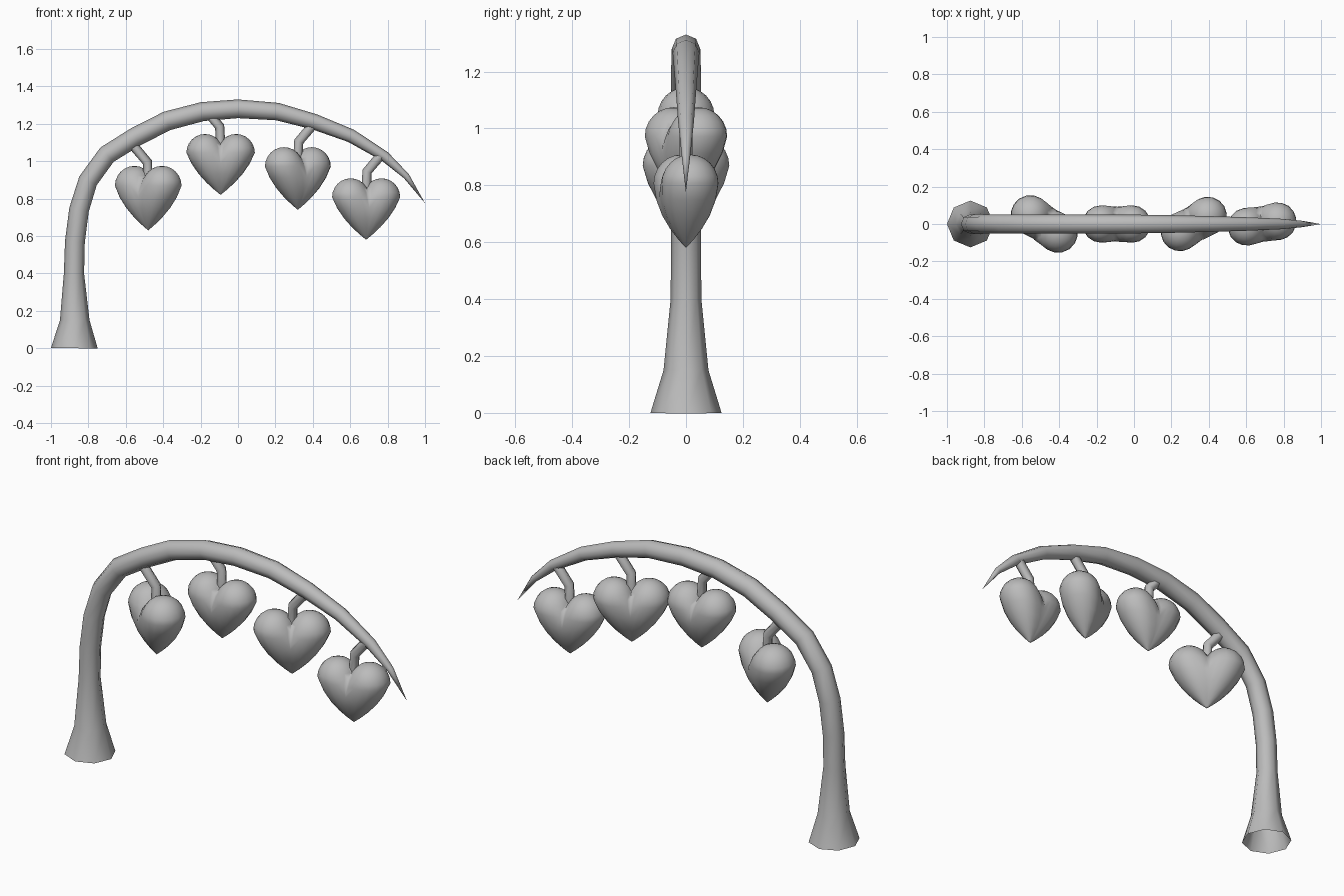
import bpy, bmesh, math
from mathutils import Vector, Matrix

if "Cube" in bpy.data.objects:
    bpy.data.objects.remove(bpy.data.objects["Cube"], do_unlink=True)

grey = bpy.data.materials.new("plain grey")
grey.use_nodes = True
grey.diffuse_color = (0.5, 0.5, 0.5, 1)
grey.node_tree.nodes["Principled BSDF"].inputs["Base Color"].default_value = (0.5, 0.5, 0.5, 1)


def finish(name, bm):
    bmesh.ops.recalc_face_normals(bm, faces=bm.faces)
    mesh = bpy.data.meshes.new(name)
    bm.to_mesh(mesh)
    bm.free()
    mesh.materials.append(grey)
    mesh.shade_smooth()
    obj = bpy.data.objects.new(name, mesh)
    bpy.context.collection.objects.link(obj)
    return obj


def tube(name, path, sides):
    """Sweep a polygon along (x, z, radius) points lying in the y = 0 plane."""
    bm = bmesh.new()
    pts = [Vector((x, 0, z)) for x, z, r in path]
    rings = []
    for i, p in enumerate(pts):
        tangent = (pts[min(i + 1, len(pts) - 1)] - pts[max(i - 1, 0)]).normalized()
        side = Vector((0, 1, 0))
        across = side.cross(tangent)
        ring = []
        for k in range(sides):
            a = math.tau * k / sides
            ring.append(bm.verts.new(p + path[i][2] * (math.cos(a) * across + math.sin(a) * side)))
        rings.append(ring)
    for low, high in zip(rings, rings[1:]):
        for k in range(sides):
            n = (k + 1) % sides
            bm.faces.new((low[k], low[n], high[n], high[k]))
    bmesh.ops.remove_doubles(bm, verts=bm.verts, dist=0.0015)
    return finish(name, bm)


# Arching main stem, flared and open at the foot, pointed at the tip
tube("main_stem", [
    (-0.875, 0, 0.125), (-0.873, 0.15, 0.079), (-0.877, 0.4, 0.054), (-0.872, 0.57, 0.053),
    (-0.85, 0.74, 0.053), (-0.802, 0.895, 0.052), (-0.70, 1.035, 0.052), (-0.547, 1.13, 0.052),
    (-0.38, 1.215, 0.052), (-0.19, 1.265, 0.051), (0, 1.28, 0.05), (0.21, 1.265, 0.047),
    (0.41, 1.21, 0.042), (0.605, 1.135, 0.036), (0.785, 1.025, 0.028), (0.9, 0.92, 0.017),
    (1, 0.775, 0.0005)], 8)

LOBE, OFFSET, DROP = 0.1, 0.083, 0.225


def heart(name, x, z, turn, scale):
    """One rounded lobe drawn down to a point, cut at the middle and mirrored."""
    bm = bmesh.new()
    bmesh.ops.create_uvsphere(bm, u_segments=16, v_segments=12, radius=LOBE)

    def section(h):
        # radius and sideways offset of the lobe at height h from its centre
        if h >= 0:
            return math.sqrt(max(LOBE ** 2 - h * h, 0)), OFFSET
        t = min(-h / DROP, 1)
        return LOBE * (1 - t ** 2.1), OFFSET * (1 - t)

    for v in bm.verts:
        if v.co.z < 0:
            flat = math.hypot(v.co.x, v.co.y)
            v.co.z *= DROP / LOBE
            radius = section(v.co.z)[0]
            if flat > 1e-6:
                v.co.x *= radius / flat
                v.co.y *= radius / flat
        v.co.x += section(v.co.z)[1]
    bmesh.ops.bisect_plane(bm, geom=bm.verts[:] + bm.edges[:] + bm.faces[:], dist=1e-5,
                           plane_co=(0, 0, 0), plane_no=(-1, 0, 0), clear_outer=True)
    # Fill the valley between lobes, leaving only the cleft at the top
    for v in bm.verts:
        radius, offset = section(v.co.z)
        fill = 0.9 * max(0, min(1, (0.05 - v.co.z) / 0.08))
        if v.co.x < offset and abs(v.co.y) > 1e-4:
            v.co.y += fill * (math.copysign(radius, v.co.y) - v.co.y)
    half = bm.verts[:] + bm.edges[:] + bm.faces[:]
    copy = bmesh.ops.duplicate(bm, geom=half)["geom"]
    for v in copy:
        if isinstance(v, bmesh.types.BMVert):
            v.co.x = -v.co.x
    bmesh.ops.remove_doubles(bm, verts=bm.verts, dist=0.0005)
    bmesh.ops.translate(bm, verts=bm.verts, vec=(0, 0, DROP))
    obj = finish(name, bm)
    obj.matrix_world = (Matrix.Translation((x, 0, z)) @ Matrix.Rotation(math.radians(turn), 4, "Z")
                        @ Matrix.Scale(scale, 4))


# Hanging hearts, each on a bent stalk: x, tip height, turn, scale, lean of the stalk
hearts = [(-0.48, 0.63, -33, 1.06, -1), (-0.093, 0.82, 0, 1, -1),
          (0.32, 0.74, 30, 1.03, 1), (0.685, 0.58, 10, 1.01, 1)]
for i, (x, z, turn, scale, lean) in enumerate(hearts, 1):
    heart(f"heart_{i}", x, z, turn, scale)
    tube(f"heart_stalk_{i}", [
        (x + 0.09 * lean, z + 0.465, 0.026), (x + 0.005 * lean, z + 0.365, 0.026),
        (x, z + 0.25, 0.026)], 6)
